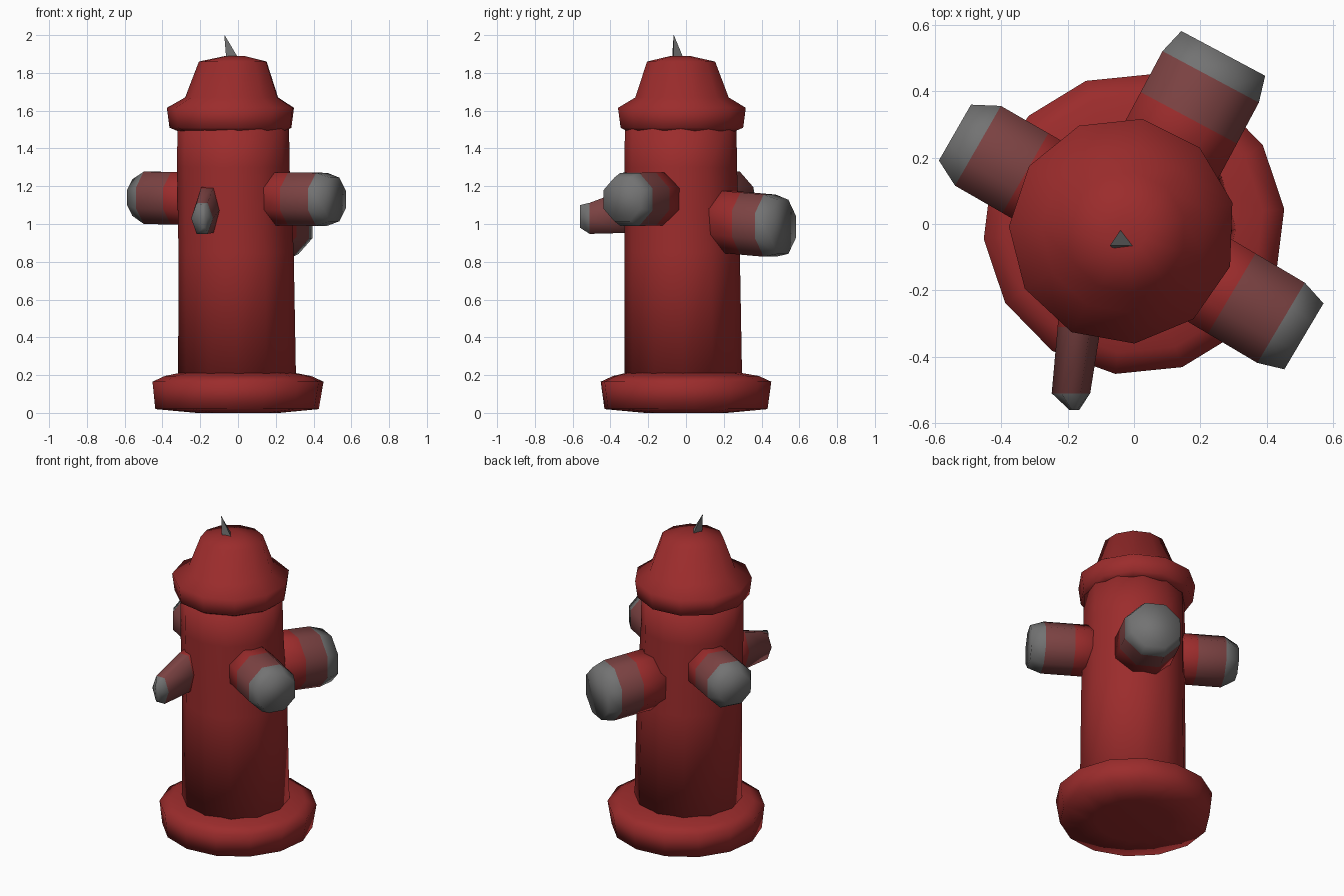
import bpy, bmesh, math
from mathutils import Vector

if "Cube" in bpy.data.objects:
    bpy.data.objects.remove(bpy.data.objects["Cube"])


def material(name, rgb):
    m = bpy.data.materials.new(name)
    m.diffuse_color = (*rgb, 1)
    m.use_nodes = True
    m.node_tree.nodes["Principled BSDF"].inputs["Base Color"].default_value = m.diffuse_color
    return m


RED = material("red_paint", (0.33, 0.025, 0.025))
BLEND = material("worn_paint", (0.2, 0.055, 0.055))
GREY = material("bare_metal", (0.17, 0.17, 0.17))


def loft(name, rings, sides, side, up, mats, bands=None, spin=0.0, smooth=True):
    """Skin rings of (centre, half width, half height); bands = material per ring gap, then end cap."""
    bm = bmesh.new()
    loops = []
    for c, a, b in rings:
        loop = []
        for i in range(sides):
            t = spin + math.tau * i / sides
            loop.append(bm.verts.new(Vector(c) + side * (a * math.cos(t)) + up * (b * math.sin(t))))
        loops.append(loop)
    bands = bands or [0] * len(rings)
    for lo, hi, band in zip(loops, loops[1:], bands):
        for i in range(sides):
            j = (i + 1) % sides
            bm.faces.new((lo[i], lo[j], hi[j], hi[i])).material_index = band
    bm.faces.new(loops[0][::-1])
    bm.faces.new(loops[-1]).material_index = bands[-1]
    bmesh.ops.recalc_face_normals(bm, faces=bm.faces)
    for f in bm.faces:
        f.smooth = smooth
    me = bpy.data.meshes.new(name)
    bm.to_mesh(me)
    bm.free()
    for m in mats:
        me.materials.append(m)
    ob = bpy.data.objects.new(name, me)
    bpy.context.collection.objects.link(ob)
    return ob


X, Y, Z = Vector((1, 0, 0)), Vector((0, 1, 0)), Vector((0, 0, 1))


def turned(name, profile, sides, spin=0.0):
    """Upright part from (x, y, z, radius) rows."""
    return loft(name, [((x, y, z), r, r) for x, y, z, r in profile], sides, X, Y, [RED], spin=spin)


def nozzle(name, angle, offset, root_z, end_z, length, radius, end_radius, sides=8):
    """Side outlet: straight tube with a chamfered grey end."""
    d = Vector((math.cos(angle), math.sin(angle), 0))
    side = Vector((-d.y, d.x, 0))
    rows = [(0.15, radius), (0.36, radius), (length - 0.08, radius), (length, end_radius)]
    rings = []
    for s, r in rows:
        c = d * s + side * offset + Z * (root_z + (end_z - root_z) * s / length)
        rings.append((c, r, r))
    return loft(name, rings, sides, side, Z, [RED, BLEND, GREY], [0, 1, 2, 2], math.pi / 8)


# Base flange
turned("base", [(0, 0, 0, 0.22), (-0.005, 0, 0.02, 0.435), (0, 0, 0.165, 0.455),
                (0, 0, 0.195, 0.39), (-0.005, -0.015, 0.215, 0.29)], 14, 0.1)

# Barrel
turned("barrel", [(-0.005, -0.015, 0.18, 0.312), (-0.01, -0.02, 0.85, 0.305),
                  (-0.025, -0.028, 1.3, 0.298), (-0.025, -0.028, 1.54, 0.295)], 12)

# Bonnet with rim
turned("bonnet", [(-0.03, -0.025, 1.49, 0.285), (-0.035, -0.02, 1.51, 0.328),
                  (-0.035, -0.02, 1.615, 0.342), (-0.03, -0.02, 1.67, 0.25),
                  (-0.025, -0.025, 1.86, 0.182), (-0.015, -0.03, 1.89, 0.05)], 11, 0.25)

# Spike on top
loft("spike", [((-0.03, -0.05, 1.87), 0.04, 0.04), ((-0.072, -0.065, 2.0), 0.001, 0.001)],
     3, X, Y, [GREY], spin=-0.4, smooth=False)

# Three round outlets
nozzle("back_outlet", math.atan2(0.88, 0.47), 0.005, 1.03, 0.985, 0.58, 0.178, 0.155)
nozzle("left_outlet", math.atan2(0.5, -0.87), 0.03, 1.13, 1.14, 0.605, 0.15, 0.105)
nozzle("right_outlet", math.atan2(-0.51, 0.86), -0.03, 1.135, 1.13, 0.613, 0.152, 0.125)

# Thin tapered front lug
loft("front_lug", [((-0.15, -0.2, 1.08), 0.075, 0.15), ((-0.165, -0.31, 1.07), 0.065, 0.135),
                   ((-0.19, -0.51, 1.03), 0.058, 0.095), ((-0.18, -0.56, 1.04), 0.015, 0.07)],
     6, X, Z, [RED, BLEND, GREY], [0, 1, 2, 2])
